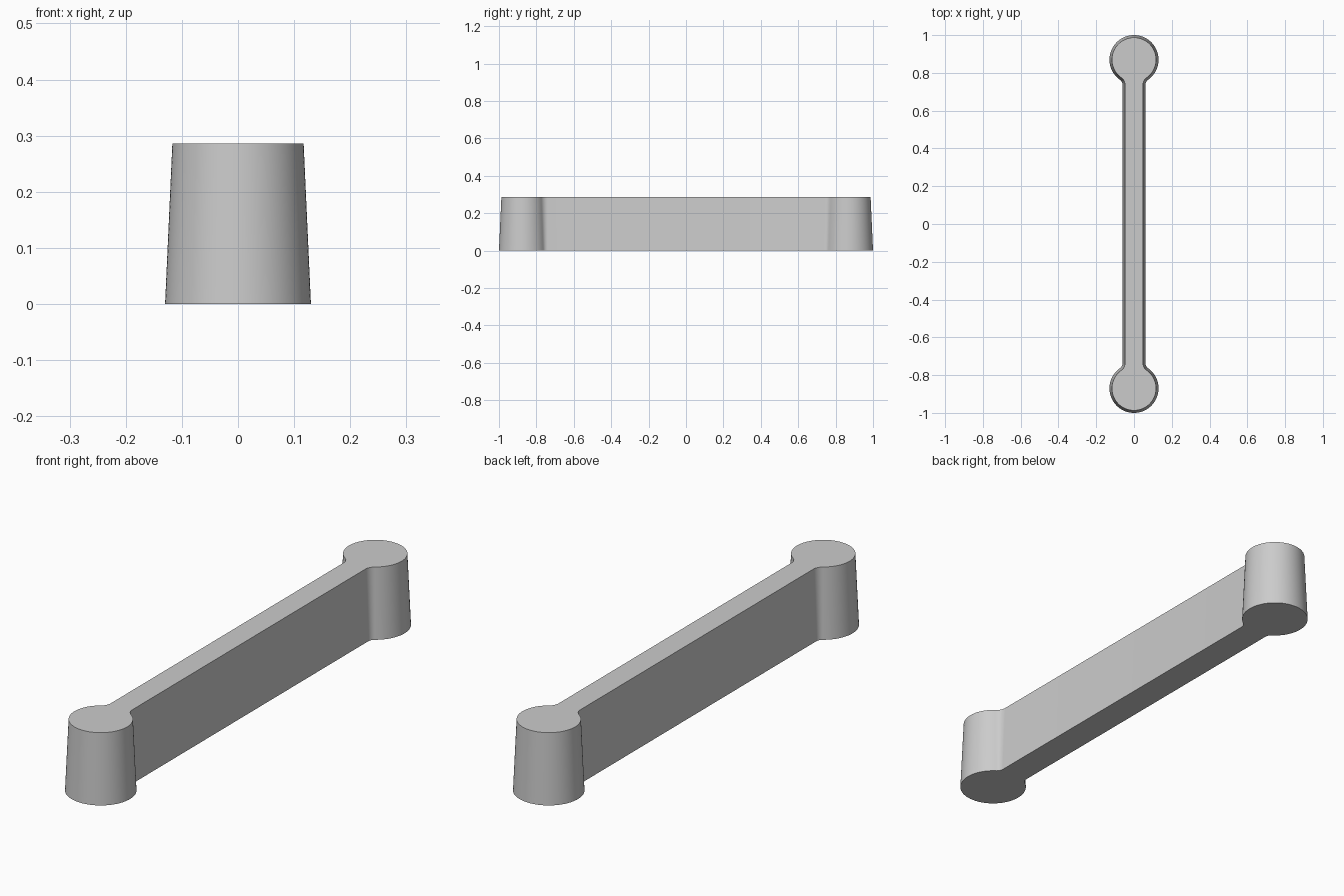
import bpy, bmesh
from math import atan2, cos, sin, pi, sqrt, radians

cube = bpy.data.objects.get("Cube")
if cube:
    bpy.data.objects.remove(cube, do_unlink=True)

HEIGHT = 0.286
END_Y = 0.87        # centre of each round end
END_RADIUS = 0.13
BAR_HALF = 0.061
FILLET = 0.03
DRAFT = 0.013       # inward taper from base to top


def arc(cx, cy, r, a0, a1, n):
    return [(cx + r * cos(a0 + (a1 - a0) * i / n),
             cy + r * sin(a0 + (a1 - a0) * i / n)) for i in range(n + 1)]


def outline(inset):
    """Dumbbell outline, counter-clockwise, shrunk by the inset."""
    r, w, f = END_RADIUS - inset, BAR_HALF - inset, FILLET + inset
    cx = w + f
    cy = END_Y - sqrt((r + f) ** 2 - cx ** 2)
    a = atan2(END_Y - cy, -cx)
    quarter = arc(cx, cy, f, pi, a, 8)
    quarter += arc(0, END_Y, r, a - pi, pi / 2, 32)[1:]
    half = quarter + [(-x, y) for x, y in reversed(quarter[:-1])]
    return half + [(-x, -y) for x, y in half]


# Tapered bar with round ends, closed top and bottom
bm = bmesh.new()
base = [bm.verts.new((x, y, 0)) for x, y in outline(0)]
top = [bm.verts.new((x, y, HEIGHT)) for x, y in outline(DRAFT)]
count = len(base)
for i in range(count):
    j = (i + 1) % count
    bm.faces.new((base[i], base[j], top[j], top[i]))
bm.faces.new(top)
bm.faces.new(base[::-1])
mesh = bpy.data.meshes.new("round_ended_bar")
bm.to_mesh(mesh)
bm.free()

bar = bpy.data.objects.new("round_ended_bar", mesh)
bpy.context.collection.objects.link(bar)

# Plain grey
grey = bpy.data.materials.new("light_grey")
grey.use_nodes = True
colour = (0.6, 0.6, 0.6, 1)
grey.diffuse_color = colour
for node in grey.node_tree.nodes:
    if node.type == 'BSDF_PRINCIPLED':
        node.inputs["Base Color"].default_value = colour
mesh.materials.append(grey)

# Smooth round walls, crisp rims
bpy.ops.object.select_all(action='DESELECT')
bar.select_set(True)
bpy.context.view_layer.objects.active = bar
bpy.ops.object.shade_smooth_by_angle(angle=radians(30))
